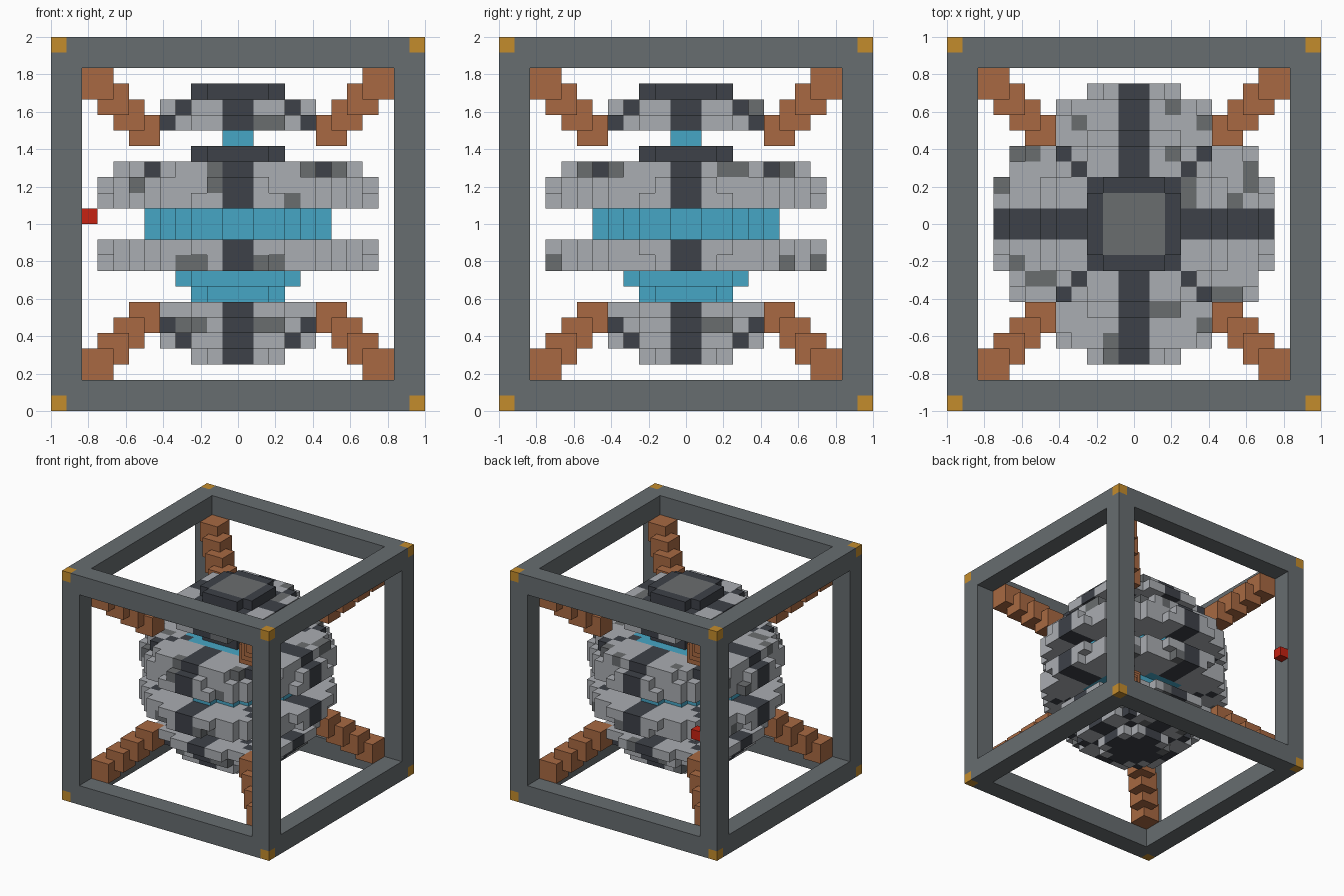
import bpy
import bmesh
import random

old = bpy.data.objects.get("Cube")
if old:
    bpy.data.objects.remove(old, do_unlink=True)

N = 24                # cells along each side of the cage
S = 2 / N             # size of one cell
MID = (N - 1) / 2
random.seed(4)


def material(name, rgb):
    lin = [((c / 255 + 0.055) / 1.055) ** 2.4 for c in rgb] + [1]
    m = bpy.data.materials.new(name)
    m.use_nodes = True
    m.diffuse_color = lin
    m.node_tree.nodes["Principled BSDF"].inputs["Base Color"].default_value = lin
    return m


STEEL = material("steel grey", (103, 109, 112))
GOLD = material("gold", (196, 140, 44))
COPPER = material("copper", (168, 105, 66))
PALE = material("pale grey", (170, 173, 178))
WORN = material("worn grey", (106, 109, 111))
DARK = material("charcoal", (61, 65, 72))
CYAN = material("cyan", (70, 166, 197))
RED = material("red", (198, 34, 18))

DIRS = [(1, 0, 0), (-1, 0, 0), (0, 1, 0), (0, -1, 0), (0, 0, 1), (0, 0, -1)]


def build(name, cells, solid=()):
    """Skin a {cell: material} dictionary with its exposed faces."""
    bm = bmesh.new()
    mats = list(dict.fromkeys(cells.values()))
    corner = {}

    def vert(p):
        if p not in corner:
            corner[p] = bm.verts.new((p[0] * S - 1, p[1] * S - 1, p[2] * S))
        return corner[p]

    for cell, mat in cells.items():
        for d in DIRS:
            near = tuple(c + o for c, o in zip(cell, d))
            if near in cells or near in solid:
                continue
            axis = next(a for a in range(3) if d[a])
            u, v = (axis + 1) % 3, (axis + 2) % 3
            loop = [(0, 0), (1, 0), (1, 1), (0, 1)]
            if d[axis] < 0:
                loop.reverse()
            quad = []
            for a, b in loop:
                p = list(cell)
                p[axis] += d[axis] > 0
                p[u] += a
                p[v] += b
                quad.append(vert(tuple(p)))
            bm.faces.new(quad).material_index = mats.index(mat)
    mesh = bpy.data.meshes.new(name)
    bm.to_mesh(mesh)
    bm.free()
    for m in mats:
        mesh.materials.append(m)
    obj = bpy.data.objects.new(name, mesh)
    bpy.context.collection.objects.link(obj)


GRID = [(i, j, k) for i in range(N) for j in range(N) for k in range(N)]

# Cage of square beams with gold corner cells
cage = {}
for c in GRID:
    if sum(n in (0, 1, N - 2, N - 1) for n in c) >= 2:
        cage[c] = GOLD if all(n in (0, N - 1) for n in c) else STEEL
build("cage_frame", cage)

# Diagonal struts: overlapping cubes stepping inward from each cage corner
for sx, xs in (("right", 0), ("left", 1)):
    for sy, ys in (("front", 0), ("back", 1)):
        for sz, zs in (("lower", 0), ("upper", 1)):
            strut = {}
            for i, j, k in GRID:
                if any(all(n in (s, s + 1) for n in (i, j, k)) for s in range(2, 6)):
                    strut[tuple(N - 1 - n if f else n
                                for n, f in zip((i, j, k), (xs, ys, zs)))] = COPPER
            build(f"{sz}_{sy}_{sx}_strut", strut)

# Glowing core and the sliced armour sphere around it
core, armour = {}, {}
SLICES = (3, 4, 5, 6, 9, 10, 13, 14, 15, 18, 19, 20)
for c in GRID:
    x, y, z = (abs(n - MID) for n in c)
    k = c[2]
    r2 = x * x + y * y + z * z
    if r2 < 32:
        core[c] = DARK if k == 16 else CYAN
    elif r2 < 83 and k in SLICES:
        hatch = max(x, y) < 2
        if k == 20:
            armour[c] = WORN if hatch else DARK
        elif min(x, y) < 1 or x == y or (k == 3 and hatch):
            armour[c] = DARK
        else:
            armour[c] = PALE


def wear(axis, side, spots):
    """Mark the outermost armour cell of each column as worn."""
    others = [a for a in range(3) if a != axis]
    for spot in spots:
        column = [c for c in armour if tuple(c[a] for a in others) == spot]
        if column:
            c = side(column, key=lambda p: p[axis])
            if armour[c] == PALE:
                armour[c] = WORN


# Worn patches on the armour
wear(1, min, [(5, 14), (10, 15), (10, 14), (15, 13), (16, 15), (9, 9), (8, 9),
              (14, 9), (8, 5), (9, 5), (13, 5), (14, 5)])
wear(0, max, [(14, 15), (15, 15), (13, 5), (14, 5)])
wear(2, max, [(8, 18), (14, 19), (19, 14), (19, 15), (3, 14), (15, 13), (15, 14),
              (18, 13), (4, 9), (5, 8), (6, 8), (17, 7), (18, 7), (13, 6),
              (14, 6), (10, 4)])
for axis, side in ((0, min), (1, max), (2, min)):
    wear(axis, side, [(random.randint(4, 19), random.choice(SLICES)) for n in range(9)])

build("energy_core", core, armour)
build("armour_sphere", armour, core)

# Small warning lamp beside a back post
build("red_lamp", {(2, N - 1, 12): RED})
